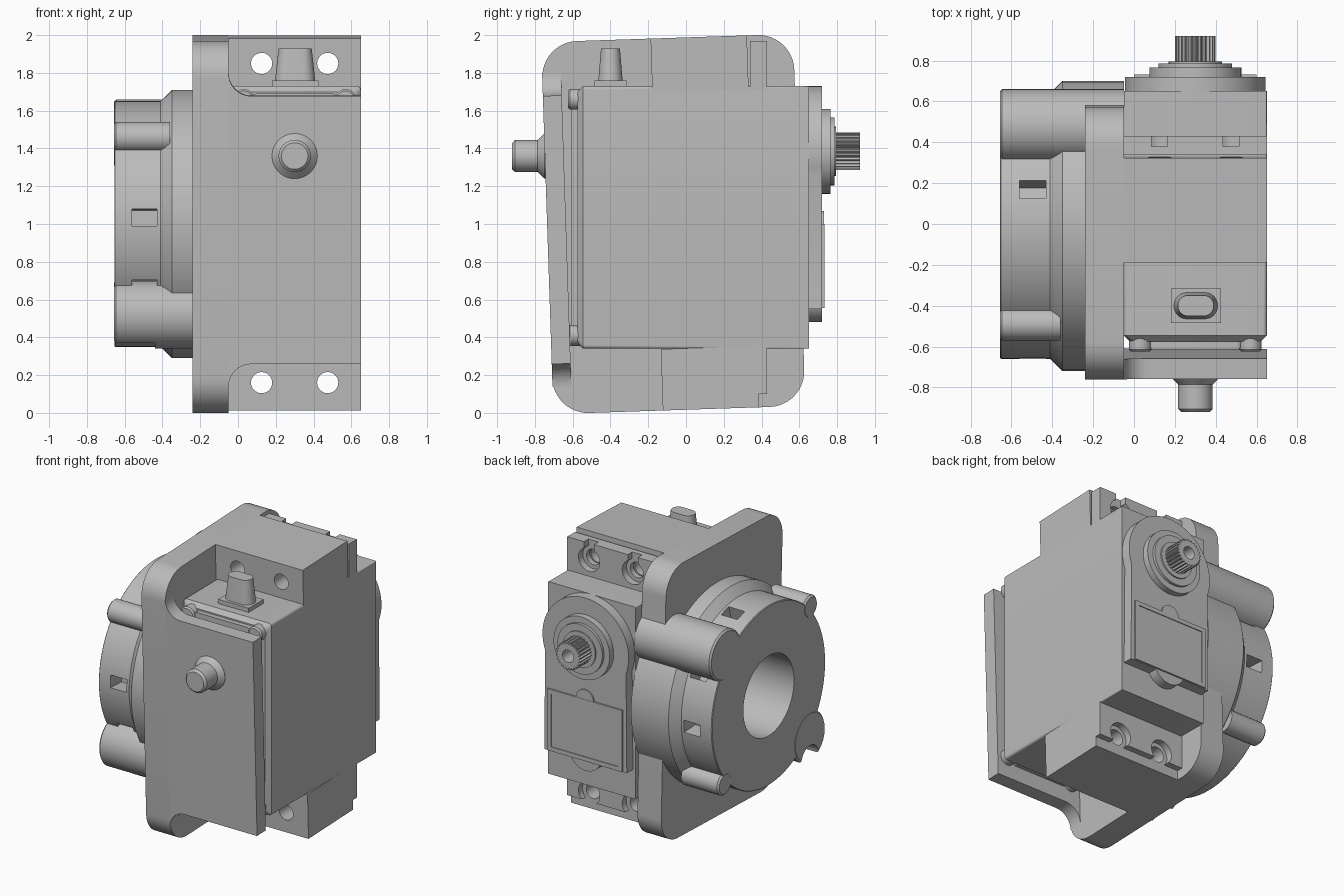
import bpy, bmesh, math
from mathutils import Matrix, Vector

if "Cube" in bpy.data.objects:
    bpy.data.objects.remove(bpy.data.objects["Cube"], do_unlink=True)

GREY = (0.5, 0.5, 0.5, 1)
grey = bpy.data.materials.new("plain_grey")
grey.use_nodes = True
grey.diffuse_color = GREY
grey.node_tree.nodes["Principled BSDF"].inputs["Base Color"].default_value = GREY

# The bracket leans slightly about the x axis
PIVOT = Vector((0, -0.068, 1))
LEAN = Matrix.Translation(PIVOT) @ Matrix.Rotation(math.radians(1.9), 4, 'X') @ Matrix.Translation(-PIVOT)


def place(axis, a, u, v):
    return {'x': (a, u, v), 'y': (u, a, v), 'z': (u, v, a)}[axis]


def loft(name, axis, rings, matrix=None):
    """Closed solid through matching outlines, each at a position on the axis."""
    bm = bmesh.new()
    loops = [[bm.verts.new(place(axis, a, u, v)) for u, v in pts] for a, pts in rings]
    n = len(loops[0])
    for low, high in zip(loops, loops[1:]):
        for i in range(n):
            j = (i + 1) % n
            bm.faces.new((low[i], low[j], high[j], high[i]))
    bm.faces.new(loops[0])
    bm.faces.new(loops[-1])
    bmesh.ops.recalc_face_normals(bm, faces=bm.faces)
    if matrix:
        bm.transform(matrix)
    mesh = bpy.data.meshes.new(name)
    bm.to_mesh(mesh)
    bm.free()
    mesh.materials.append(grey)
    ob = bpy.data.objects.new(name, mesh)
    bpy.context.collection.objects.link(ob)
    return ob


def arc(c, r, start=0, end=360, n=48):
    full = end - start == 360
    count = n if full else n + 1
    angles = [math.radians(start + (end - start) * i / n) for i in range(count)]
    return [(c[0] + r * math.cos(t), c[1] + r * math.sin(t)) for t in angles]


def turned(name, axis, c, profile, n=48):
    return loft(name, axis, [(a, arc(c, r, n=n)) for a, r in profile])


def prism(name, axis, pts, a, b, matrix=None):
    return loft(name, axis, [(a, pts), (b, pts)], matrix)


def rect(u0, u1, v0, v1):
    return [(u0, v0), (u1, v0), (u1, v1), (u0, v1)]


def rounded(u0, u1, v0, v1, r, n=8):
    return (arc((u1 - r, v1 - r), r, 0, 90, n) + arc((u0 + r, v1 - r), r, 90, 180, n)
            + arc((u0 + r, v0 + r), r, 180, 270, n) + arc((u1 - r, v0 + r), r, 270, 360, n))


def cut(ob, cutters):
    for c in cutters:
        mod = ob.modifiers.new("cut", 'BOOLEAN')
        mod.operation = 'DIFFERENCE'
        mod.solver = 'EXACT'
        mod.object = c
        bpy.context.view_layer.objects.active = ob
        bpy.ops.object.modifier_apply(modifier=mod.name)
        bpy.data.objects.remove(c, do_unlink=True)


# Bracket: side plate, front plate with concave corners
side_plate = prism("side_plate", 'x', rounded(-0.735, 0.60, 0.015, 1.985, 0.19, 12), -0.24, -0.05, LEAN)
front = ([(0.65, 0.28), (0.65, 1.70)] + arc((0.07, 1.82), 0.12, 270, 180, 10)
         + arc((0.07, 0.16), 0.12, 180, 90, 10))
prism("front_plate", 'y', front, -0.735, -0.635, LEAN)

# Mounting blocks and servo ears, with screw holes
for label, z0, z1, ear0, ear1, hole, s in (("upper", 1.70, 1.985, 1.71, 1.97, 1.85, 1),
                                           ("lower", 0.015, 0.34, 0.10, 0.36, 0.16, -1)):
    block = prism(label + "_mount_block", 'x', rect(-0.155, 0.355, z0, z1), -0.05, 0.65, LEAN)
    ear = prism(label + "_ear", 'x', rect(0.34, 0.43, ear0, ear1), -0.05, 0.65)
    for x in (0.125, 0.475):
        cut(block, [turned("drill", 'y', (x, hole), [(-0.3, 0.056), (0.5, 0.056)], 32)])
        slot = rect(x - 0.04, x + 0.04, min(hole, hole + s * 0.3), max(hole, hole + s * 0.3))
        cut(ear, [turned("drill", 'y', (x, hole), [(0.3, 0.056), (0.5, 0.056)], 32),
                  turned("counterbore", 'y', (x, hole), [(0.38, 0.085), (0.5, 0.085)], 32),
                  prism("slot", 'y', slot, 0.38, 0.5)])

# Servo case with a softened front lid
loft("servo_case", 'y', [(-0.575, rounded(-0.02, 0.62, 0.37, 1.70, 0.03)),
                         (-0.545, rounded(-0.05, 0.65, 0.34, 1.73, 0.02)),
                         (0.65, rounded(-0.05, 0.65, 0.34, 1.73, 0.006))])
prism("front_lid", 'y', rounded(0.07, 0.53, 0.37, 1.69, 0.03), -0.61, -0.57)
for x in (0.03, 0.57):
    for z in (0.41, 1.66):
        turned("lid_screw", 'y', (x, z), [(-0.625, 0.045), (-0.615, 0.055), (-0.56, 0.055)], 24)

# Gear cover on the back with its label frame
cover = arc((0.3, 1.385), 0.345, -20, 200, 40) + [(-0.03, 0.55), (0.63, 0.55)]
prism("gear_cover", 'y', cover, 0.64, 0.72)
turned("cover_boss", 'y', (0.3, 0.61), [(0.64, 0.13), (0.72, 0.13)])
label = prism("label_frame", 'y', rect(0.0, 0.6, 0.555, 1.0), 0.715, 0.732)
cut(label, [prism("recess", 'y', rect(0.03, 0.57, 0.585, 0.97), 0.726, 0.8)])
prism("label_tab", 'y', arc((0.3, 1.0), 0.07, 0, 180, 16), 0.715, 0.73)

# Output bearing and splined shaft
turned("output_bearing", 'y', (0.3, 1.385), [(0.71, 0.225), (0.765, 0.225), (0.765, 0.18),
                                            (0.785, 0.18), (0.785, 0.13), (0.795, 0.13)])
teeth = 25
spline = []
for i in range(teeth * 4):
    t = math.tau * i / (teeth * 4)
    r = 0.1 if i % 4 < 2 else 0.087
    spline.append((0.3 + r * math.cos(t), 1.385 + r * math.sin(t)))
shaft = prism("splined_shaft", 'y', spline, 0.78, 0.92)
cut(shaft, [turned("bore", 'y', (0.3, 1.385), [(0.82, 0.045), (1.0, 0.045)], 32)])

# Front pivot pin
turned("pivot_pin", 'y', (0.3, 1.36), [(-0.70, 0.12), (-0.75, 0.12), (-0.785, 0.085),
                                      (-0.905, 0.085), (-0.92, 0.07)])

# Cable plug on top
prism("plug_base", 'z', rect(0.18, 0.425, -0.485, -0.315), 1.72, 1.76)
loft("cable_plug", 'z', [(1.75, rounded(0.195, 0.41, -0.465, -0.335, 0.062)),
                         (1.93, rounded(0.215, 0.39, -0.45, -0.35, 0.048))])

# Round hub on the side: flange, drum with rim windows, and lugs
HUB = (-0.01, 1.0)
flange = turned("hub_flange", 'x', HUB, [(-0.41, 0.65), (-0.35, 0.71), (-0.05, 0.71)], 96)
cut(flange, [prism("trim", 'x', rect(-0.9, 0.9, 0.1, 1.9), -0.2395, 0.2)])
drum = turned("hub_drum", 'x', HUB, [(-0.655, 0.645), (-0.65, 0.65), (-0.40, 0.65)], 96)
turned_rear = turned("hub_rear_flange", 'x', HUB, [(-0.2395, 0.71), (-0.05, 0.71)], 96)
for part in (drum, flange, turned_rear, side_plate):
    cut(part, [turned("bore", 'x', HUB, [(-0.8, 0.29), (-0.051 if part in (drum, flange) else -0.1, 0.29)], 64)])
for angle in (74, 31, -3, 211, 177):
    spin = (Matrix.Translation((0, HUB[0], HUB[1]))
            @ Matrix.Rotation(math.radians(angle), 4, 'X'))
    cut(drum, [prism("window", 'x', rect(0.52, 0.75, -0.045, 0.045), -0.56, -0.43, spin)])

for name, c, r, end in (("upper_pin", (-0.49, 1.46), 0.08, -0.36),
                        ("lower_pin", (0.49, 0.55), 0.08, -0.36),
                        ("upper_lug", (0.48, 1.48), 0.18, -0.05),
                        ("lower_lug", (-0.48, 0.52), 0.18, -0.22)):
    lug = turned(name, 'x', c, [(-0.657, r - 0.012), (-0.645, r), (end, r)])
    if name == "lower_lug":
        cut(lug, [turned("notch", 'x', (-0.48, 0.36), [(-0.8, 0.1), (-0.44, 0.1)])])

# Smooth the round surfaces and keep the edges crisp
bpy.ops.object.select_all(action='DESELECT')
for ob in bpy.context.collection.objects:
    if ob.type == 'MESH' and grey.name in ob.data.materials:
        ob.select_set(True)
        bpy.context.view_layer.objects.active = ob
bpy.ops.object.shade_smooth_by_angle(angle=math.radians(25))
